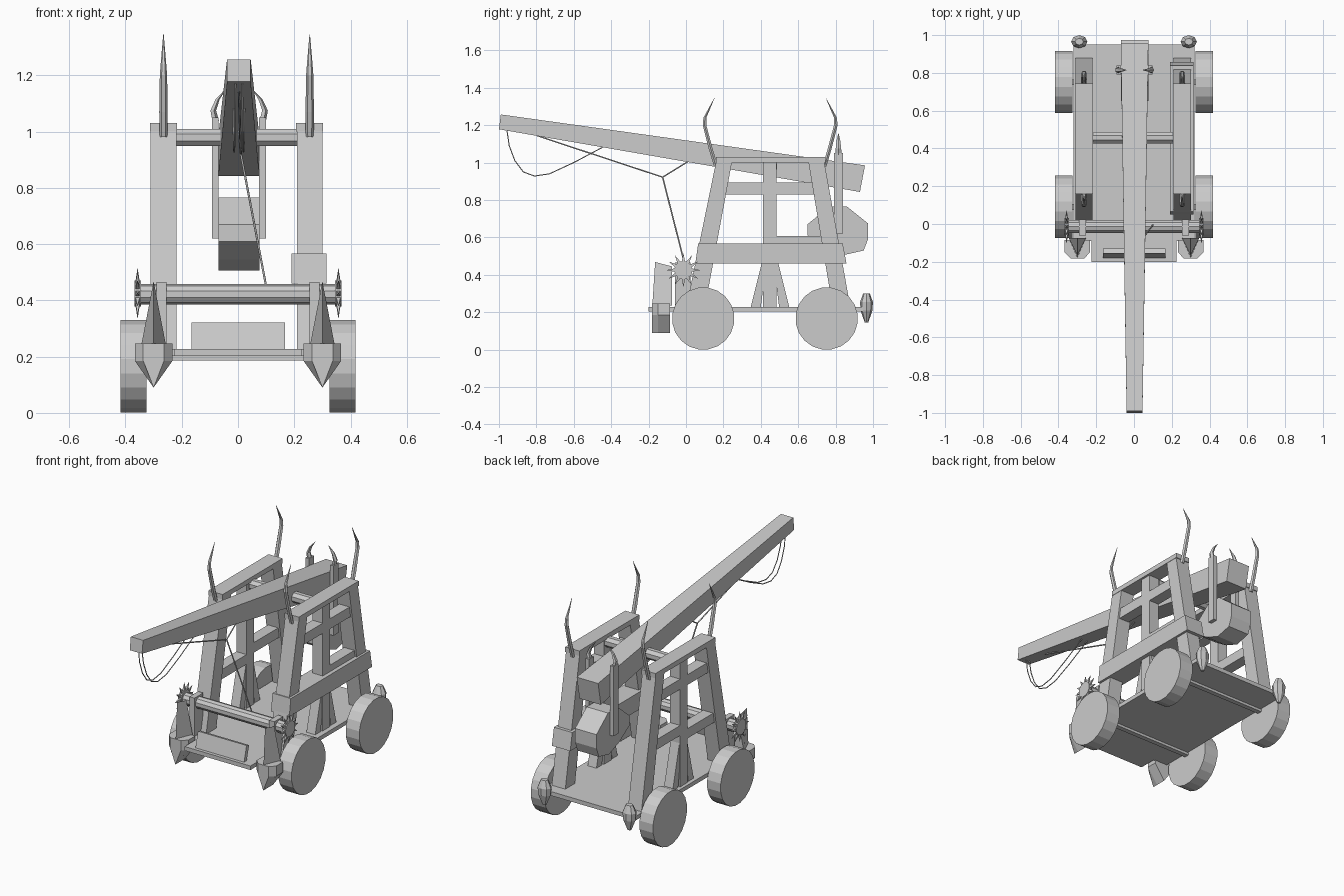
import bpy, bmesh, math
from mathutils import Vector

if "Cube" in bpy.data.objects:
    bpy.data.objects.remove(bpy.data.objects["Cube"])


def make(name, verts, faces):
    me = bpy.data.meshes.new(name)
    me.from_pydata(verts, [], faces)
    bm = bmesh.new()
    bm.from_mesh(me)
    bmesh.ops.recalc_face_normals(bm, faces=bm.faces)
    bm.to_mesh(me)
    bm.free()
    ob = bpy.data.objects.new(name, me)
    bpy.context.collection.objects.link(ob)
    return ob


def loft(name, rings):
    """Skin a list of equal-length rings and cap the ends."""
    n = len(rings[0])
    verts = [v for r in rings for v in r]
    faces = [(k * n + i, k * n + (i + 1) % n, (k + 1) * n + (i + 1) % n, (k + 1) * n + i)
             for k in range(len(rings) - 1) for i in range(n)]
    faces += [tuple(range(n)), tuple(range(len(verts) - n, len(verts)))]
    return make(name, verts, faces)


def slab(name, yz, x0, x1):
    """Extrude a side profile (y, z) across x."""
    return loft(name, [[(x, y, z) for y, z in yz] for x in (x0, x1)])


def box(name, x0, x1, y0, y1, z0, z1):
    return slab(name, [(y0, z0), (y1, z0), (y1, z1), (y0, z1)], x0, x1)


def disc(name, x0, x1, y, z, r, n):
    """Cylinder lying along x."""
    return slab(name, [(y + r * math.cos((i + .5) * math.tau / n),
                        z + r * math.sin((i + .5) * math.tau / n)) for i in range(n)], x0, x1)


def rope(name, pts, r=0.004, radii=None, sides=1):
    cu = bpy.data.curves.new(name, 'CURVE')
    cu.dimensions = '3D'
    cu.bevel_depth = r
    cu.bevel_resolution = sides
    cu.use_fill_caps = True
    sp = cu.splines.new('POLY')
    sp.points.add(len(pts) - 1)
    for i, p in enumerate(pts):
        sp.points[i].co = (*p, 1)
        sp.points[i].radius = radii[i] if radii else 1
    ob = bpy.data.objects.new(name, cu)
    bpy.context.collection.objects.link(ob)
    return ob


# Platform with narrower nose, axle strips and tilted front board
box("platform", -0.32, 0.32, -0.09, 0.95, 0.203, 0.228)
box("platform_nose", -0.225, 0.225, -0.2, -0.09, 0.203, 0.228)
for y in (0.09, 0.75):
    box("axle_strip", -0.33, 0.33, y - 0.015, y + 0.015, 0.187, 0.205)
slab("front_board", [(-0.18, 0.225), (-0.155, 0.225), (-0.13, 0.315), (-0.155, 0.322)], -0.165, 0.167)

# Wheels
for s in (-1, 1):
    for y in (0.092, 0.752):
        disc("wheel", s * 0.325, s * 0.417, y, 0.166, 0.167, 20)

# Side frames
for side, cx in (("left", -0.265), ("right", 0.255)):
    a, b = cx - 0.046, cx + 0.046
    slab(side + "_front_leg", [(0.0, 0.22), (0.1, 0.22), (0.245, 1.0), (0.16, 1.0)], a, b)
    slab(side + "_rear_leg", [(0.785, 0.22), (0.88, 0.22), (0.74, 1.0), (0.655, 1.0)], a, b)
    box(side + "_top_beam", a - 0.002, b + 0.002, 0.16, 0.745, 1.0, 1.03)
    a, b = cx - 0.035, cx + 0.035
    box(side + "_center_post", a, b, 0.412, 0.485, 0.22, 1.0)
    box(side + "_upper_rail", a, b, 0.2, 0.69, 0.83, 0.893)
    box(side + "_lower_rail_rear", a, b, 0.45, 0.75, 0.545, 0.607)
    box(side + "_lower_rail_front", a, b, 0.12, 0.45, 0.5, 0.56)
    for s in (-1, 1):
        m = 0.449
        slab(side + "_brace", [(m + s * 0.05, 0.22), (m + s * 0.105, 0.22),
                               (m + s * 0.035, 0.5), (m + s * 0.015, 0.5)], cx - 0.03, cx + 0.03)

    # Horns standing on the frame corners
    for y, s in ((0.155, -1), (0.745, 1)):
        rings = []
        for dy, z, wx, wy in ((-0.005, 0.98, 0.014, 0.012), (0.022, 1.07, 0.015, 0.012),
                              (0.056, 1.2, 0.013, 0.011), (0.054, 1.24, 0.010, 0.009),
                              (0.003, 1.345, 0.001, 0.001)):
            rings.append([(cx + wx * math.cos(t * math.tau / 6),
                           y + s * dy + wy * math.sin(t * math.tau / 6), z) for t in range(6)])
        loft(side + "_horn", rings)

# Heavy beam clasped around the right frame only
slab("right_side_beam", [(0.05, 0.46), (0.858, 0.46), (0.838, 0.567), (0.065, 0.567)], 0.19, 0.315)

# Pivot and throwing arm
disc("pivot_axle", -0.225, 0.215, 0.457, 0.979, 0.033, 8)
loft("throwing_arm", [[(0.003 - w, y0, z0), (0.003 + w, y0, z0), (0.003 + w, y1, z1), (0.003 - w, y1, z1)]
                      for w, y0, z0, y1, z1 in ((0.042, -1.0, 1.178, -0.99, 1.257),
                                                (0.073, 0.93, 0.843, 0.957, 0.985))])

# Counterweight hung on two straps with hooked points
slab("counterweight", [(0.65, 0.67), (0.65, 0.61), (0.75, 0.545), (0.85, 0.507), (0.95, 0.53),
                       (0.973, 0.59), (0.973, 0.675), (0.86, 0.765), (0.765, 0.765)], -0.07, 0.076)
for s in (-1, 1):
    x = 0.003 + s * 0.084
    loft("weight_strap", [[(x + dx, 0.815 + dy, z) for dx, dy in
                           ((-0.012, -0.024), (0.012, -0.024), (0.012, 0.024), (-0.012, 0.024))]
                          for z in (0.62, 1.05)])
    rings = []
    for dx, z, w in ((0.0, 1.04, 0.013), (0.008, 1.075, 0.011), (-0.008, 1.115, 0.008), (-0.04, 1.155, 0.001)):
        rings.append([(x + s * dx + w * math.cos(t * math.tau / 5),
                       0.815 + 1.4 * w * math.sin(t * math.tau / 5), z) for t in range(5)])
    loft("strap_hook", rings)

# Windlass roller with spiked wheels and supports
disc("windlass_roller", -0.345, 0.345, -0.014, 0.422, 0.036, 10)
for s in (-1, 1):
    disc("spiked_wheel_hub", s * 0.345, s * 0.368, -0.014, 0.425, 0.048, 12)
    for i in range(12):
        a = i * math.tau / 12
        rad = Vector((0, math.cos(a), math.sin(a)))
        tan = Vector((0, -math.sin(a), math.cos(a)))
        c = Vector((s * 0.357, -0.014, 0.425))
        base = [c + rad * 0.04 + tan * u + Vector((v, 0, 0))
                for u, v in ((-0.01, -0.008), (0.01, -0.008), (0.01, 0.008), (-0.01, 0.008))]
        make("wheel_spike", [*base, c + rad * 0.092],
             [(0, 1, 2, 3), (0, 1, 4), (1, 2, 4), (2, 3, 4), (3, 0, 4)])
    box("windlass_support", s * 0.255, s * 0.29, -0.06, 0.025, 0.22, 0.465)

    # Front corner wedge and pointed shield below it
    x = s * 0.3
    make("corner_wedge", [(x - 0.045, -0.075, 0.235), (x + 0.045, -0.075, 0.235), (x, -0.18, 0.235),
                          (x, -0.165, 0.468), (x, -0.075, 0.445)],
         [(0, 1, 2), (0, 1, 4), (0, 4, 3, 2), (1, 2, 3, 4)])
    slope = [(-0.067, 0.247), (0.067, 0.247), (0.067, 0.185), (0.0, 0.09), (-0.067, 0.185)]
    loft("corner_shield", [[(x + dx * k, y, z) for dx, z in slope]
                           for y, k in ((-0.085, 1.0), (-0.15, 1.0), (-0.182, 0.55))])

    # Rear corner studs, pointed downward
    x = s * 0.29
    loft("rear_stud", [[(x + r * math.cos(t * math.tau / 8), 0.965 + 0.8 * r * math.sin(t * math.tau / 8), z)
                        for t in range(8)] for r, z in ((0.022, 0.3), (0.043, 0.255), (0.04, 0.21), (0.012, 0.145))])

# Sling loop under the arm tip
sling = [(-0.957, 1.17), (-0.945, 1.09), (-0.915, 1.01), (-0.87, 0.95), (-0.81, 0.928),
         (-0.73, 0.94), (-0.6, 1.0), (-0.44, 1.085)]
for s in (-1, 1):
    rope("sling_rope", [(0.003 + s * (0.012 + 0.008 * i / 7), y, z) for i, (y, z) in enumerate(sling)], 0.003)

# Hauling rope from arm to windlass
knot = (0.01, -0.125, 0.922)
rope("haul_rope_front", [(0.003, -0.8, 1.145), knot])
rope("haul_rope_rear", [knot, (0.003, 0.01, 1.005)])
rope("haul_rope_down", [knot, (0.1, -0.005, 0.45)])
